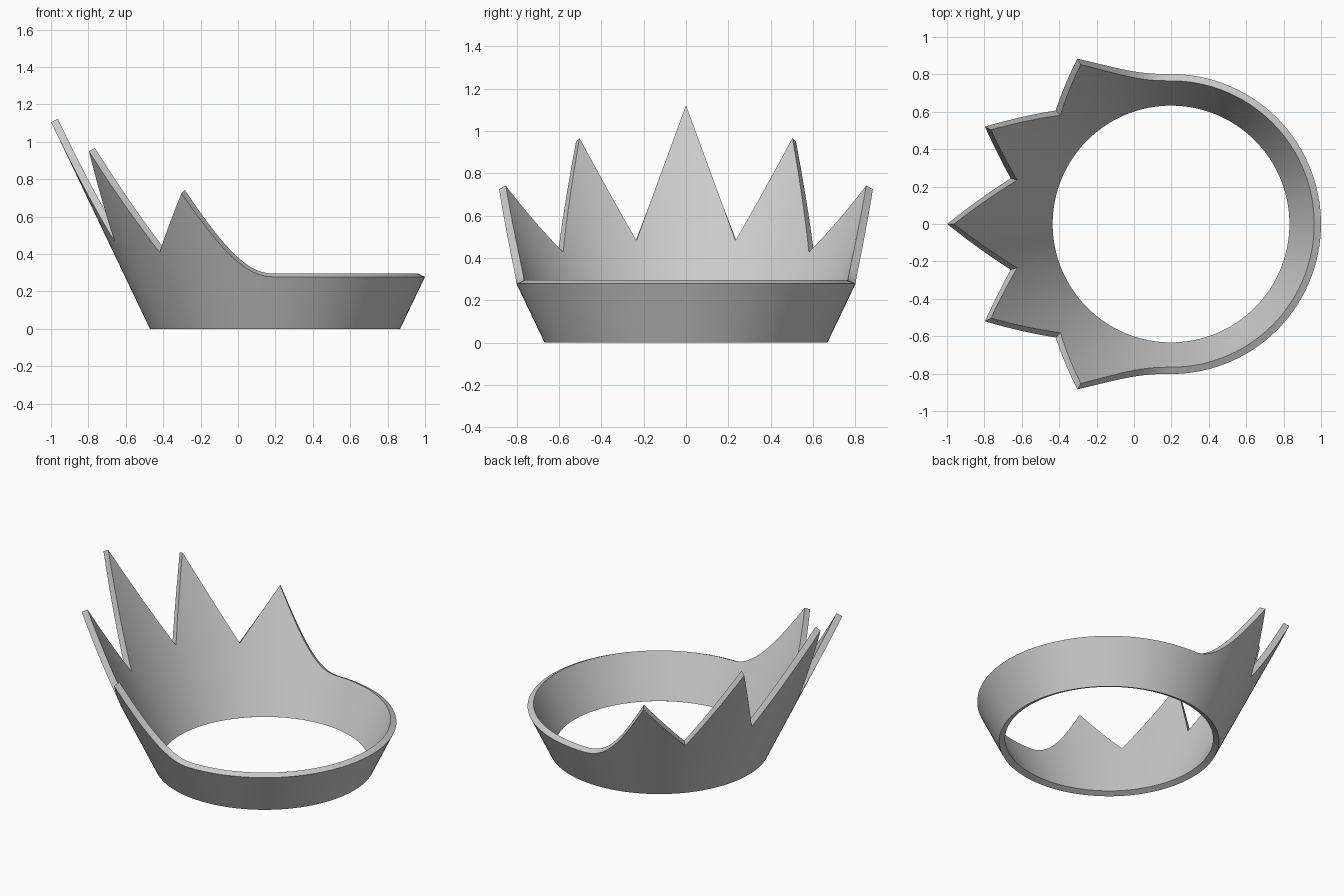
import bpy, bmesh, math
from mathutils import Vector

cube = bpy.data.objects.get("Cube")
if cube:
    bpy.data.objects.remove(cube)

CENTRE_X = 0.198      # axis of the flared band
BASE_R = 0.669        # outer radius at the bottom
FLARE = 0.478         # radius gained per unit of height
WALL = 0.04
RIM_Z = 0.278
TILT = math.atan(FLARE)
SIN_T = math.sin(TILT)

# Tips and valleys of one half: angle from the tall middle point, height
SPIKES = [(0, 1.105), (15.9, 0.465), (27.6, 0.95), (44.5, 0.41), (60.5, 0.725)]


def radius(z):
    return BASE_R + FLARE * z


def unrolled(angle, z):
    """Point on the cone laid out flat."""
    s, a = radius(z) / SIN_T, math.radians(angle) * SIN_T
    return Vector((s * math.cos(a), s * math.sin(a)))


def half_outline():
    """Top edge from the middle point round to the far side, as (angle, height)."""
    pts = []
    # Spike edges are straight on the unrolled sheet
    for p, q in zip(SPIKES, SPIKES[1:]):
        a, b = unrolled(*p), unrolled(*q)
        for i in range(12):
            v = a.lerp(b, i / 12)
            angle = math.degrees(math.atan2(v.y, v.x)) / SIN_T
            pts.append((angle, (v.length * SIN_T - BASE_R) / FLARE))
    # Sweep from the last tip down to the plain rim
    start, top = SPIKES[-1]
    for i in range(20):
        t = i / 20
        pts.append((start + (90 - start) * t, RIM_Z + (top - RIM_Z) * (1 - t) ** 2.25))
    # Plain rim
    pts += [(90 + 3 * i, RIM_Z) for i in range(31)]
    return pts


half = half_outline()
outline = half + [(-a, z) for a, z in reversed(half[1:-1])]

# Each column is the wall section: outer bottom, outer top, inner top, inner bottom
bm = bmesh.new()
columns = []
for angle, z in outline:
    a = math.radians(angle)
    out = Vector((-math.cos(a), math.sin(a), 0))
    inward = (-out * math.cos(TILT) + Vector((0, 0, SIN_T))) * WALL
    low = Vector((CENTRE_X, 0, 0)) + out * BASE_R
    high = Vector((CENTRE_X, 0, z)) + out * radius(z)
    columns.append([bm.verts.new(p) for p in (low, high, high + inward, low + inward)])
for c, d in zip(columns, columns[1:] + columns[:1]):
    for i in range(4):
        j = (i + 1) % 4
        bm.faces.new((c[i], c[j], d[j], d[i]))
bmesh.ops.recalc_face_normals(bm, faces=bm.faces)

mesh = bpy.data.meshes.new("crown_band")
bm.to_mesh(mesh)
bm.free()
crown = bpy.data.objects.new("crown_band", mesh)
bpy.context.collection.objects.link(crown)

# Plain grey
grey = bpy.data.materials.new("light_grey")
grey.use_nodes = True
grey.diffuse_color = (0.6, 0.6, 0.6, 1)
grey.node_tree.nodes["Principled BSDF"].inputs["Base Color"].default_value = (0.6, 0.6, 0.6, 1)
mesh.materials.append(grey)

bpy.ops.object.select_all(action="DESELECT")
crown.select_set(True)
bpy.context.view_layer.objects.active = crown
bpy.ops.object.shade_smooth_by_angle(angle=math.radians(30))
